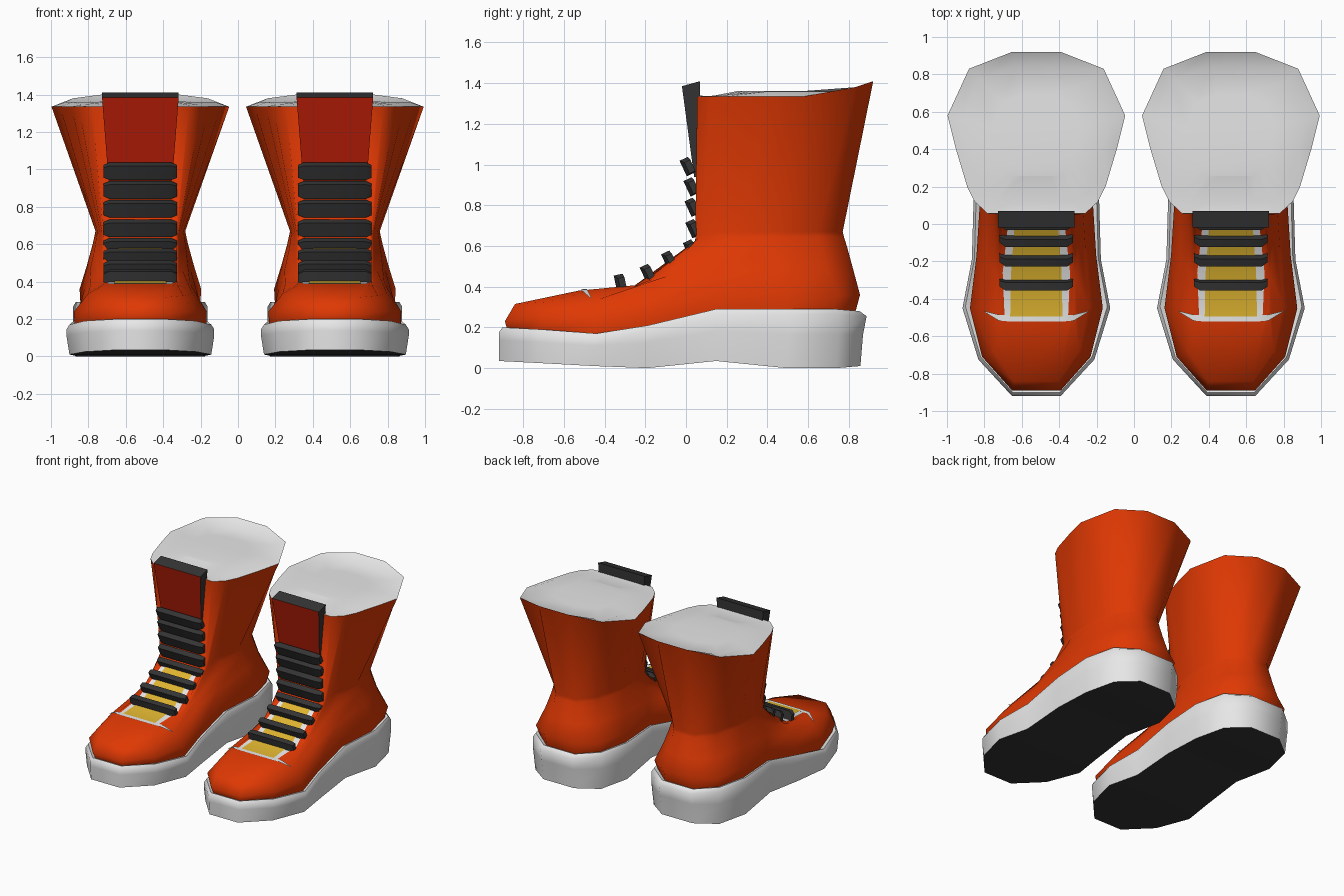
import bpy, bmesh, math
from mathutils import Matrix, Vector

if "Cube" in bpy.data.objects:
    bpy.data.objects.remove(bpy.data.objects["Cube"])


def material(name, rgb):
    m = bpy.data.materials.new(name)
    m.diffuse_color = (*rgb, 1)
    m.use_nodes = True
    m.node_tree.nodes["Principled BSDF"].inputs["Base Color"].default_value = m.diffuse_color
    return m


ORANGE = material("orange leather", (0.74, 0.04, 0.001))
GREY = material("pale grey", (0.8, 0.8, 0.8))
BLACK = material("black rubber", (0.035, 0.035, 0.035))
RED = material("dark red", (0.42, 0.011, 0.002))
YELLOW = material("yellow", (0.74, 0.46, 0.03))


def ring(half):
    """Close a half outline (front to back) with its mirror image."""
    return half + [(-x, y, z) for x, y, z in reversed(half)]


def loft(bm, rings, mat=0):
    loops = [[bm.verts.new(p) for p in ring(r)] for r in rings]
    n = len(loops[0])
    for a, b in zip(loops, loops[1:]):
        for i in range(n):
            j = (i + 1) % n
            bm.faces.new((a[i], a[j], b[j], b[i])).material_index = mat
    return loops


def cap(bm, loop, mat=0):
    """Fill a mirrored loop with strips running across it."""
    n = len(loop)
    for i in range(n // 2 - 1):
        bm.faces.new((loop[i], loop[i + 1], loop[n - 2 - i], loop[n - 1 - i])).material_index = mat


def finish(name, bm, mats, x, angle=40, recalc=True):
    if recalc:
        bmesh.ops.recalc_face_normals(bm, faces=bm.faces)
    me = bpy.data.meshes.new(name)
    bm.to_mesh(me)
    bm.free()
    ob = bpy.data.objects.new(name, me)
    bpy.context.collection.objects.link(ob)
    for m in mats:
        me.materials.append(m)
    ob.location.x = x
    bpy.ops.object.select_all(action='DESELECT')
    ob.select_set(True)
    bpy.context.view_layer.objects.active = ob
    bpy.ops.object.shade_smooth_by_angle(angle=math.radians(angle))
    return ob


# Sole half outline: x, y, top z, bottom z
SOLE = [(.13, -.92, .20, .035), (.31, -.725, .19, .025), (.395, -.45, .17, .01), (.345, -.19, .21, 0),
        (.335, .15, .29, .035), (.36, .5, .29, 0), (.30, .75, .29, 0), (.14, .87, .28, .01)]

# Upper half outlines, toe to heel, from the foot upward
WELT = [(x * .89, y * .955, zt - .01) for x, y, zt, zb in SOLE]
BULGE = [(.13, -.89, .23), (.29, -.71, .24), (.355, -.45, .24), (.32, -.17, .28),
         (.30, .15, .36), (.325, .5, .36), (.275, .75, .36), (.12, .855, .36)]
TOE_TOP = [(.12, -.84, .315), (.23, -.68, .325), (.28, -.44, .335), (.265, -.17, .39),
           (.27, .12, .46), (.285, .45, .49), (.235, .69, .49), (.10, .82, .49)]
VAMP = [(.18, -.53, .38), (.20, -.47, .38), (.21, -.28, .39), (.225, -.07, .46),
        (.245, .13, .57), (.255, .42, .60), (.205, .66, .60), (.09, .79, .60)]
INSTEP = [(.18, -.26, .40), (.195, -.22, .41), (.205, -.11, .46), (.22, .04, .55),
          (.235, .2, .64), (.245, .42, .645), (.195, .65, .645), (.09, .776, .645)]
WAIST = [(.18, .045, .60), (.195, .052, .63), (.205, .08, .66), (.215, .14, .67),
         (.23, .26, .67), (.24, .42, .67), (.19, .65, .67), (.09, .77, .67)]
COLLAR = [(.15, .055, 1.34), (.26, .055, 1.335), (.33, .12, 1.335), (.37, .2, 1.335),
          (.43, .4, 1.335), (.475, .58, 1.335), (.36, .83, 1.38), (.13, .92, 1.41)]

# Lace centres (y, z) from top to toe
LACES = [(.006, .99), (.025, .89), (.03, .79), (.034, .685),
         (.022, .585), (-.085, .53), (-.19, .465), (-.325, .418)]


def sole(x):
    bm = bmesh.new()
    bottom = [(a * .96, b * (.985 if b > 0 else 1), zb) for a, b, zt, zb in SOLE]
    middle = [(a, b, (zt + zb) / 2 + .02) for a, b, zt, zb in SOLE]
    shoulder = [(a, b * 1.02 if b > .8 else b, zt - .025) for a, b, zt, zb in SOLE]
    top = [(a * .96, b * .98, zt) for a, b, zt, zb in SOLE]
    loops = loft(bm, [bottom, middle, shoulder, top, WELT])
    cap(bm, loops[0], 1)
    finish("sole", bm, [GREY, BLACK], x, 60)


def upper(x):
    bm = bmesh.new()
    loft(bm, [WELT, BULGE, TOE_TOP, VAMP, INSTEP, WAIST, COLLAR])
    finish("upper", bm, [ORANGE], x, 85)


def lining(x):
    bm = bmesh.new()
    inner = [(a * .84, .46 + (b - .46) * .84, 1.335 + .025 * min(1, max(0, (b - .05) * 3))) for a, b, c in COLLAR]
    core = [(a * .5, .46 + (b - .46) * .5, 1.362) for a, b, c in COLLAR]
    cap(bm, loft(bm, [COLLAR, inner, core])[-1])
    for f in bm.faces:
        f.normal_update()
        if f.normal.z < 0:
            f.normal_flip()
    finish("lining", bm, [GREY], x, 50, False)


def tongue(x):
    bm = bmesh.new()
    outline = [(.17, .04, .94), (.17, .07, .94), (.205, .07, 1.41), (.205, -.02, 1.385)]
    r, l = ([bm.verts.new((s * a, b, c)) for a, b, c in outline] for s in (1, -1))
    bm.faces.new(r)
    bm.faces.new(l[::-1])
    for i in range(4):
        j = (i + 1) % 4
        # the front face is red, the edges and back are black
        bm.faces.new((r[i], l[i], l[j], r[j])).material_index = int(i == 3)
    finish("tongue", bm, [BLACK, RED], x, 30)


def strip(name, x, rows, mat):
    """Thin plate made from mirrored rows of (half width, y, z)."""
    bm = bmesh.new()
    pairs = [(bm.verts.new((-w, y, z)), bm.verts.new((w, y, z))) for w, y, z in rows]
    for a, b in zip(pairs, pairs[1:]):
        bm.faces.new((a[0], a[1], b[1], b[0]))
    finish(name, bm, [mat], x, 40, False)


def toe_trim(x):
    bm = bmesh.new()
    half = [(.28, -.465, .345), (.20, -.485, .387), (.13, -.49, .388)]
    back = [bm.verts.new((s * a, b, c)) for s, pts in ((-1, half), (1, half[::-1])) for a, b, c in pts]
    front = [bm.verts.new((v.co.x, v.co.y - (.004 if abs(v.co.x) > .25 else .032), v.co.z - .001)) for v in back]
    for i in range(5):
        bm.faces.new((front[i], front[i + 1], back[i + 1], back[i]))
    finish("toe_trim", bm, [GREY], x, 40, False)


def lace(x, y, z, lean):
    bm = bmesh.new()
    # section stations: x, half depth, half height, setback
    loops = []
    for px, d, h, back in ((-.197, .016, .03, .012), (-.165, .022, .042, 0), (.165, .022, .042, 0), (.197, .016, .03, .012)):
        loops.append([bm.verts.new((px, back + sy * d, sz * h - back * .5))
                      for sy, sz in ((-1, -1), (1, -1), (1, 1), (-1, 1))])
    for a, b in zip(loops, loops[1:]):
        for i in range(4):
            j = (i + 1) % 4
            bm.faces.new((a[i], a[j], b[j], b[i]))
    bm.faces.new(loops[0])
    bm.faces.new(loops[-1])
    bm.transform(Matrix.Translation(Vector((0, y, z))) @ Matrix.Rotation(lean, 4, 'X'))
    finish("lace", bm, [BLACK], x, 40)


# The two boots are the same shape side by side
for cx in (-.522, .518):
    sole(cx)
    upper(cx)
    lining(cx)
    tongue(cx)
    strip("lace_border", cx, [(.17, -.49, .387), (.18, -.26, .404), (.15, .012, .582)], GREY)
    strip("lace_panel", cx, [(.14, -.495, .391), (.135, -.26, .409), (.115, .012, .588)], YELLOW)
    toe_trim(cx)
    for k, (ly, lz) in enumerate(LACES):
        lace(cx, ly, lz, math.radians(12 if k == 7 else 25))
